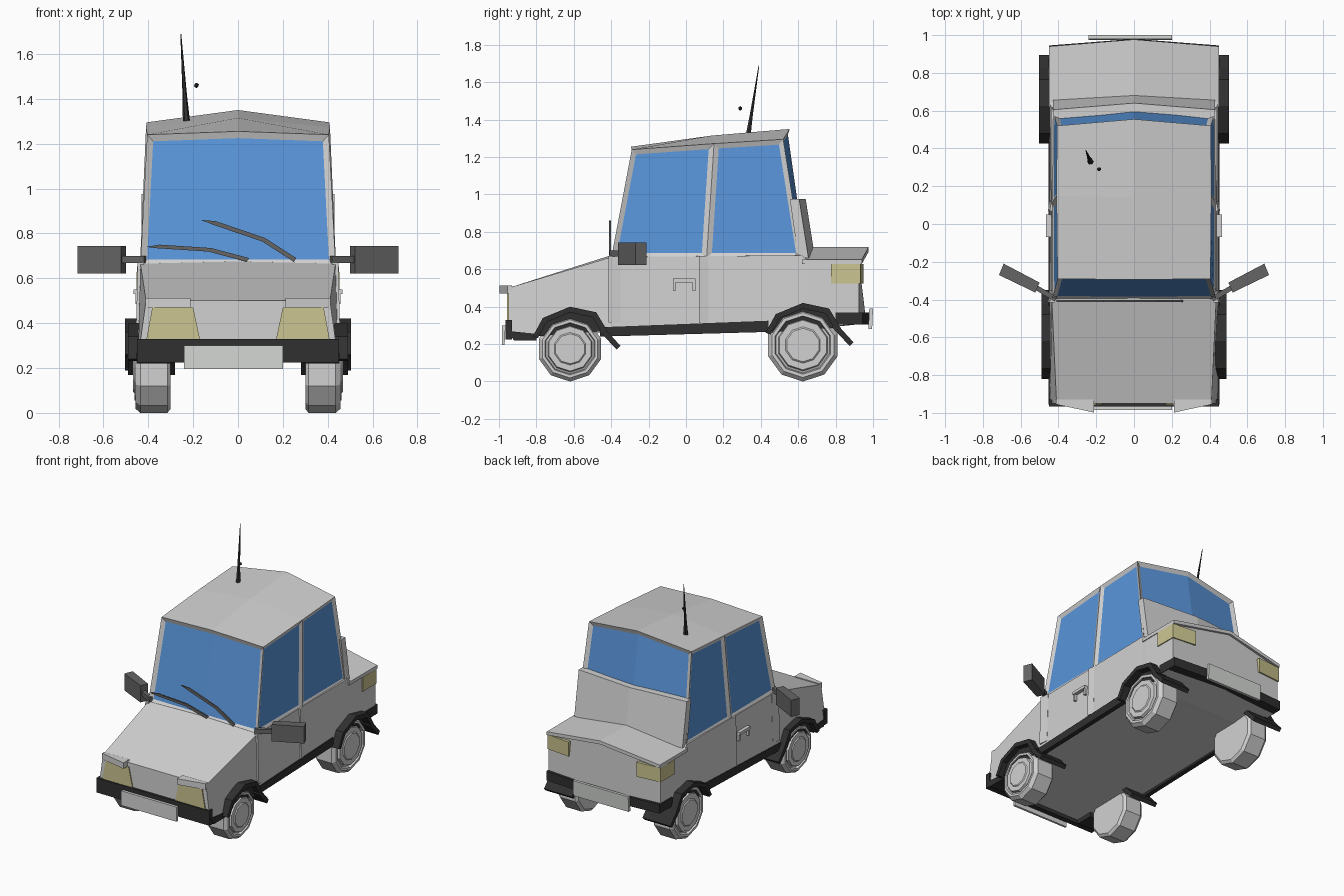
import bpy, bmesh, math
from mathutils import Vector

cube = bpy.data.objects.get("Cube")
if cube:
    bpy.data.objects.remove(cube, do_unlink=True)


def material(name, r, g, b):
    m = bpy.data.materials.new(name)
    m.use_nodes = True
    m.diffuse_color = (r, g, b, 1)
    m.node_tree.nodes["Principled BSDF"].inputs["Base Color"].default_value = (r, g, b, 1)
    return m


PAINT = material("light grey paint", .64, .64, .64)
GLASS = material("blue glass", .1, .3, .7)
TRIM = material("black trim", .03, .03, .03)
LAMP = material("pale yellow lamp", .6, .56, .28)
GREY = material("dark grey plastic", .13, .13, .13)
PLATE = material("plate white", .66, .68, .66)


def finish(name, bm, *mats):
    bmesh.ops.recalc_face_normals(bm, faces=bm.faces)
    mesh = bpy.data.meshes.new(name)
    bm.to_mesh(mesh)
    bm.free()
    for m in mats:
        mesh.materials.append(m)
    ob = bpy.data.objects.new(name, mesh)
    bpy.context.collection.objects.link(ob)
    return ob


def loft(name, rings, mat):
    """Skin closed rings of points and cap both ends."""
    bm = bmesh.new()
    vs = [[bm.verts.new(p) for p in ring] for ring in rings]
    n = len(vs[0])
    for a, b in zip(vs, vs[1:]):
        for i in range(n):
            bm.faces.new((a[i], a[(i + 1) % n], b[(i + 1) % n], b[i]))
    bm.faces.new(vs[0])
    bm.faces.new(vs[-1])
    return finish(name, bm, mat)


def prism(name, pts, lo, hi, axis, mat, side=1):
    """Extrude a flat outline along an axis; side -1 mirrors it in x."""
    def place(a, b, c):
        x, y, z = ((c, a, b), (a, c, b), (a, b, c))[axis]
        return (x * side, y, z)
    return loft(name, [[place(a, b, c) for a, b in pts] for c in (lo, hi)], mat)


def box(name, x0, x1, y0, y1, z0, z1, mat, side=1):
    return prism(name, [(x0, y0), (x1, y0), (x1, y1), (x0, y1)], z0, z1, 2, mat, side)


# Lower body: cross-sections from nose to tail
def section(y, wb, wt, zb, zs, zc, bulge=0):
    return [(-wb, y, zb), (-wt, y, zs), (0, y + bulge, zc),
            (wt, y, zs), (wb, y, zb), (0, y + bulge, zb)]


loft("lower_body", [
    section(-.95, .445, .41, .25, .5, .5),
    section(-.4, .447, .435, .26, .665, .675),
    section(.62, .447, .44, .28, .675, .69),
    section(.65, .447, .443, .28, .645, .7, .02),
    section(.925, .447, .443, .31, .635, .7, .04)], PAINT)

# Trunk lid with a centre crease and overhanging lip
loft("trunk_lid", [
    [(-.45, y, .628), (-.45, y, .652), (0, y + c, .72), (.45, y, .652), (.45, y, .628), (0, y + c, .695)]
    for y, c in ((.62, .04), (.94, .037))], PAINT)

# Cabin with recessed windows
bm = bmesh.new()
low = [(-.435, -.4), (0, -.405), (.435, -.4), (.437, .11), (.435, .62), (0, .655), (-.435, .62), (-.437, .11)]
top = [(-.405, -.29, 1.24), (0, -.295, 1.255), (.405, -.29, 1.24), (.41, .15, 1.272),
       (.408, .52, 1.295), (0, .555, 1.35), (-.408, .52, 1.295), (-.41, .15, 1.272)]
a = [bm.verts.new((x, y, .66)) for x, y in low]
b = [bm.verts.new(p) for p in top]
mid = bm.verts.new((0, .14, 1.315))
walls = [bm.faces.new((a[i], a[(i + 1) % 8], b[(i + 1) % 8], b[i])) for i in range(8)]
bm.faces.new(a)
for i in (0, 2, 4, 6):
    ring = {0: (0, 1, 7), 2: (2, 3, 1), 4: (4, 5, 3), 6: (6, 7, 5)}[i]
    bm.faces.new((b[ring[0]], b[ring[1]], mid, b[ring[2]]))
bmesh.ops.recalc_face_normals(bm, faces=bm.faces)
for pair in (walls[0:2], walls[4:6]):
    bmesh.ops.inset_region(bm, faces=pair, thickness=.028, depth=-.015,
                           use_boundary=True, use_even_offset=True)
bmesh.ops.inset_individual(bm, faces=walls[2:4] + walls[6:8], thickness=.027,
                           depth=-.012, use_even_offset=True)
for f in walls:
    f.material_index = 1
finish("cabin", bm, PAINT, GLASS)

# Panel below the rear window
loft("rear_window_panel", [
    [(x, y0 + c, .66), (x, y1 + c, .66), (x, y2 + c, .975), (x, y3 + c, .975)]
    for x, c, y0, y1, y2, y3 in ((-.43, 0, .6, .655, .605, .555),
                                 (0, .035, .6, .655, .605, .555),
                                 (.43, 0, .6, .655, .605, .555))], PAINT)

# Bumpers and number plates
box("front_bumper", -.45, .45, -.966, -.93, .225, .33, TRIM)
prism("rear_bumper", [(-.453, .8), (-.45, .945), (0, .98), (.45, .945), (.453, .8)], .305, .37, 2, TRIM)
prism("front_plate", [(-.97, .195), (-.985, .195), (-.985, .3), (-.965, .3)], -.24, .2, 0, PLATE)
prism("rear_plate", [(.975, .28), (.995, .28), (1, .39), (.98, .39)], -.24, .2, 0, PLATE)

# Wheel: turned profile with ten sides
WHEEL = [(.3, .9), (.315, 1), (.435, 1), (.458, .89), (.458, .8), (.44, .77),
         (.445, .71), (.462, .68), (.462, .5), (.468, .46)]


def wheel(name, y, r, side):
    rings = [[(x * side, y + r * k * math.sin(t * math.pi / 5), r - r * k * math.cos(t * math.pi / 5))
              for t in range(10)] for x, k in WHEEL]
    loft(name, rings, PAINT)


ARCH = [(-.2, .06), (-.145, .16), (0, .22), (.14, .19), (.2, .09)]
FLAP = [(.155, .09), (.175, .115), (.27, .01), (.25, -.01)]

for s, tag in ((1, "left"), (-1, "right")):
    # Wheels, arches and mud flaps
    for end, y, z, r, out in (("front", -.62, .18, .175, .49), ("rear", .625, .2, .195, .503)):
        wheel(f"{end}_wheel_{tag}", y, r, s)
        outer = [(y + p, z + q) for p, q in ARCH]
        inner = [(y + p * .86, z + q * .86) for p, q in reversed(ARCH)]
        prism(f"{end}_arch_{tag}", outer + inner, .42, out, 0, TRIM, s)
        prism(f"{end}_arch_lining_{tag}", outer, .42, .452, 0, TRIM, s)
        prism(f"{end}_mud_flap_{tag}", [(y + p, z + q) for p, q in FLAP], .28, out, 0, TRIM, s)

    # Sill and front lower lip
    prism(f"sill_{tag}", [(-.46, .24), (.44, .265), (.44, .325), (-.46, .29)], .42, .453, 0, TRIM, s)
    prism(f"front_lip_{tag}", [(-.955, .27), (-.92, .22), (-.8, .22), (-.8, .255)], .3, .452, 0, TRIM, s)

    # Headlight under a protruding eyelid
    prism(f"headlight_{tag}", [(.17, .33), (.408, .33), (.382, .47), (.2, .47)], -.957, -.945, 1, LAMP, s)
    prism(f"headlight_eyelid_{tag}", [(.212, -.93), (.212, -.998), (.412, -.955), (.412, -.93)],
          .47, .513, 2, PAINT, s)

    # Tail light wrapping the corner
    prism(f"tail_light_{tag}", [(.4, .775), (.452, .775), (.45, .932), (.27, .95), (.27, .92), (.4, .9)],
          .525, .628, 2, LAMP, s)

    # Door edges and handle
    for part, y0, y1 in (("front", -.415, -.35), ("rear", .07, .12)):
        loft(f"door_edge_{part}_{tag}", [
            [(s * .42, y0, z), (s * (w + .01), y0, z), (s * w, y1, z), (s * .42, y1, z)]
            for z, w in ((.315, .446), (.67, .437))], PAINT)
    box(f"door_handle_{tag}", .43, .465, -.07, .05, .53, .55, PAINT, s)
    for y in (-.07, .035):
        box(f"door_handle_end_{tag}", .43, .458, y, y + .015, .485, .53, PAINT, s)

    # Door mirror on a short arm
    prism(f"mirror_{tag}", [(.5, -.31), (.522, -.363), (.715, -.27), (.69, -.21)], .622, .743, 2, GREY, s)
    prism(f"mirror_arm_{tag}", [(.41, -.385), (.42, -.41), (.53, -.345), (.52, -.32)], .668, .7, 2, GREY, s)

# Wipers
for name, path in (("wiper_right", [(-.41, .74), (-.35, .75), (-.12, .735), (.05, .69)]),
                   ("wiper_left", [(-.165, .86), (-.1, .855), (.12, .78), (.26, .69)])):
    under = [(x - .012, z - .016) for x, z in reversed(path[1:])]
    prism(name, path + under, -.413, -.402, 1, GREY)

# Aerial and its small bead
base, tip = Vector((-.23, .33, 1.3)), Vector((-.255, .39, 1.69))
loft("aerial", [[base.lerp(tip, k) + Vector((r * math.cos(i * math.pi / 3), r * math.sin(i * math.pi / 3), 0))
                 for i in range(6)] for k, r in ((0, .016), (.3, .01), (1, .002))], TRIM)
bm = bmesh.new()
bmesh.ops.create_icosphere(bm, subdivisions=1, radius=.012)
bmesh.ops.translate(bm, verts=bm.verts, vec=(-.185, .29, 1.46))
finish("aerial_bead", bm, TRIM)
